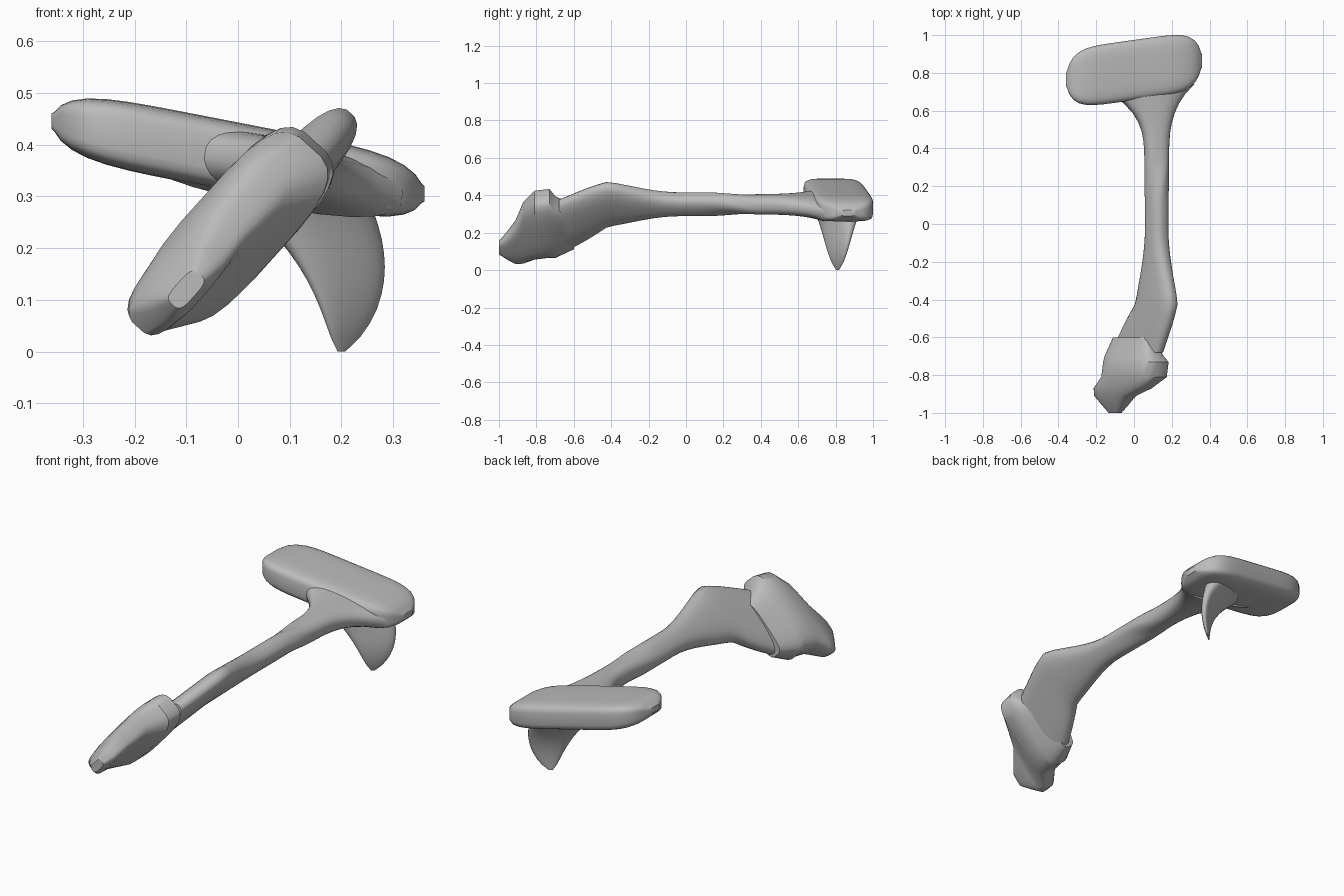
import bpy, bmesh, math
from mathutils import Vector

cube = bpy.data.objects.get("Cube")
if cube:
    bpy.data.objects.remove(cube, do_unlink=True)

bone = bpy.data.materials.new("bone_grey")
bone.use_nodes = True
grey = (0.5, 0.5, 0.5, 1)
bone.diffuse_color = grey
bone.node_tree.nodes["Principled BSDF"].inputs["Base Color"].default_value = grey

# How a position along the loft and two section values become a point
PLACE = {"x": lambda along, a, b: (along, a, b),
         "y": lambda along, a, b: (a, along, b),
         "z": lambda along, a, b: (a, b, along)}


def smoothstep(start, end, value):
    u = min(max((value - start) / (end - start), 0), 1)
    return u * u * (3 - 2 * u)


def spread(start, end, count):
    """Evenly spaced values, both ends included."""
    return [start + (end - start) * i / (count - 1) for i in range(count)]


def rounded(value, power):
    """Push a sine or cosine outwards to square off an oval."""
    return math.copysign(abs(value) ** (2 / power), value)


def loft(name, axis, sections, power, sides=24):
    """Skin rounded sections of (position, middle, half length, half thickness, tilt)."""
    bm = bmesh.new()
    rings = []
    for along, middle, half_length, half_thickness, tilt in sections:
        length_dir = Vector((math.cos(tilt), math.sin(tilt)))
        thick_dir = Vector((-length_dir.y, length_dir.x))
        ring = []
        for i in range(sides):
            turn = math.tau * (i + 0.5) / sides
            point = (Vector(middle)
                     + length_dir * half_length * rounded(math.cos(turn), power)
                     + thick_dir * half_thickness * rounded(math.sin(turn), power))
            ring.append(bm.verts.new(PLACE[axis](along, point.x, point.y)))
        rings.append(ring)
    for ring, following in zip(rings, rings[1:]):
        for i in range(sides):
            j = (i + 1) % sides
            bm.faces.new((ring[i], ring[j], following[j], following[i]))
    bm.faces.new(rings[0])
    bm.faces.new(rings[-1])
    bmesh.ops.recalc_face_normals(bm, faces=bm.faces)
    mesh = bpy.data.meshes.new(name)
    bm.to_mesh(mesh)
    bm.free()
    mesh.materials.append(bone)
    part = bpy.data.objects.new(name, mesh)
    bpy.context.collection.objects.link(part)
    bpy.ops.object.select_all(action="DESELECT")
    part.select_set(True)
    bpy.context.view_layer.objects.active = part
    bpy.ops.object.shade_smooth_by_angle(angle=math.radians(40))


def shaft_section(y):
    crest = smoothstep(-0.03, -0.55, y)
    flare = max(0, (y - 0.3) / 0.4) ** 3.5
    sag = max(0, -0.42 - y)
    middle = (0.12 - 0.4 * sag - 0.05 * flare, 0.352 - 0.48 * sag)
    half_length = 0.065 + 0.1 * crest + 0.1 * sag + 0.15 * flare
    twist = math.radians(48 - 60 * smoothstep(0.1, 0.4, y))
    return y, middle, half_length, 0.052 + 0.01 * flare, twist


def head_section(t):
    swell = math.sqrt(max(1 - t ** 6, 0.05))
    middle = (0.815 + 0.05 * t, 0.375 - 0.07 * t)
    return 0.36 * t, middle, 0.16 * swell, 0.068 * swell, 0


def prong_section(u):
    """A thin blade set diagonally, thickening where it meets the head."""
    taper = max(u, 0.01) ** 0.6
    middle = (0.2 + 0.1 * u - 0.18 * u * u, 0.81)
    return 0.3 * u, middle, 0.15 * taper, 0.035 * taper + 0.04 * u ** 5, math.radians(40)


def joint_section(y, x, z, half_length, half_thickness):
    return y, (x, z), half_length, half_thickness, math.radians(48)


# Shaft: a crest near the front, twisting as it flares into the head
loft("shaft", "y", [shaft_section(y) for y in spread(-0.68, 0.74, 29)], power=2.5)

# Wide tilted head at the back, sampled more closely at its round ends
loft("upper_head", "x",
     [head_section(math.sin(turn)) for turn in spread(-math.pi / 2, math.pi / 2, 21)], power=5)

# Tapering prong under the head
loft("prong", "z", [prong_section(u) for u in spread(0, 1, 12)], power=2.5)

# Slanted joint block at the front, ending in a thinner low lip
joint_shape = [(-0.6, 0, 0.23, 0.14, 0.05), (-0.7, 0, 0.23, 0.19, 0.08),
               (-0.73, 0.01, 0.25, 0.21, 0.09), (-0.81, 0, 0.24, 0.21, 0.09),
               (-0.87, -0.06, 0.2, 0.2, 0.06), (-0.91, -0.1, 0.15, 0.14, 0.05),
               (-0.96, -0.1, 0.13, 0.08, 0.04), (-1, -0.1, 0.12, 0.04, 0.02)]
loft("lower_joint", "y", [joint_section(*shape) for shape in joint_shape], power=3.5)
